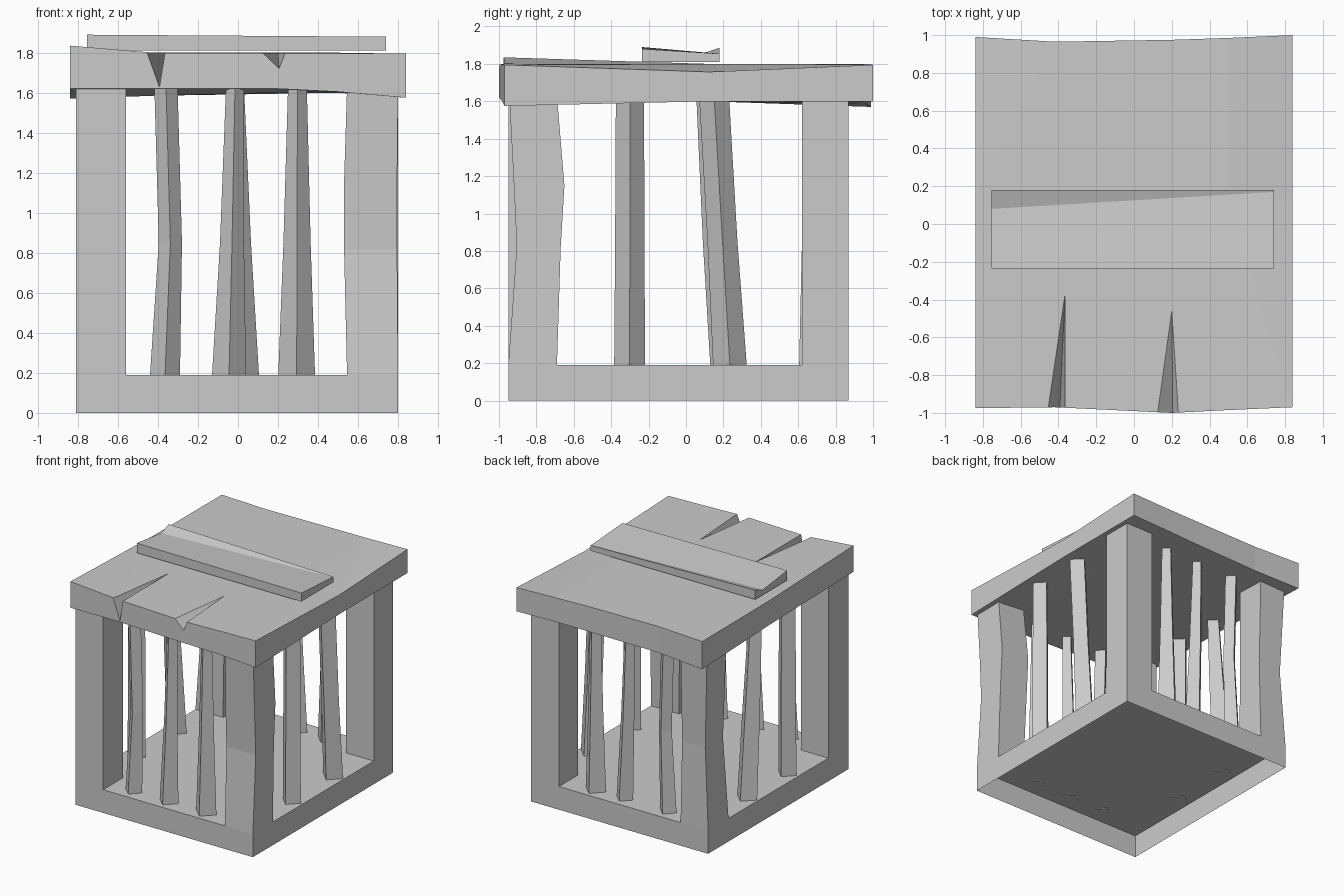
import bpy, bmesh

if "Cube" in bpy.data.objects:
    bpy.data.objects.remove(bpy.data.objects["Cube"], do_unlink=True)

mat = bpy.data.materials.new("plain_grey")
mat.use_nodes = True
grey = (0.6, 0.6, 0.6, 1)
mat.diffuse_color = grey
mat.node_tree.nodes["Principled BSDF"].inputs["Base Color"].default_value = grey


def finish(bm, name):
    bmesh.ops.recalc_face_normals(bm, faces=bm.faces)
    mesh = bpy.data.meshes.new(name)
    bm.to_mesh(mesh)
    bm.free()
    mesh.materials.append(mat)
    obj = bpy.data.objects.new(name, mesh)
    bpy.context.collection.objects.link(obj)
    return obj


def loft(name, rings, cap_start=True, cap_end=True):
    """Skin a list of equal-sized rings of points."""
    bm = bmesh.new()
    rows = [[bm.verts.new(p) for p in ring] for ring in rings]
    n = len(rows[0])
    for a, b in zip(rows, rows[1:]):
        for i in range(n):
            j = (i + 1) % n
            bm.faces.new((a[i], a[j], b[j], b[i]))
    if cap_start:
        bm.faces.new(rows[0])
    if cap_end:
        bm.faces.new(rows[-1])
    return finish(bm, name)


def rect(x0, x1, y0, y1, z):
    return [(x0, y0, z), (x1, y0, z), (x1, y1, z), (x0, y1, z)]


def diamond(x, y, r, z):
    return [(x - r, y, z), (x, y - r, z), (x + r, y, z), (x, y + r, z)]


FLOOR, EAVES = 0.19, 1.63

# Base: shallow tray turned upside down, open underneath
loft("base", [rect(-.81, .80, -.95, .87, 0), rect(-.81, .80, -.95, .87, FLOOR)],
     cap_start=False)

# Corner posts, some of them bent at mid height
loft("post_front_right", [rect(-.81, -.56, -.95, -.69, FLOOR),
                          rect(-.81, -.56, -.95, -.69, EAVES)], False)
loft("post_front_left", [rect(.545, .80, -.95, -.69, FLOOR),
                         rect(.53, .795, -.905, -.67, .82),
                         rect(.53, .795, -.92, -.65, 1.15),
                         rect(.545, .80, -.945, -.69, EAVES)], False)
loft("post_back_left", [rect(.545, .80, .62, .87, FLOOR),
                        rect(.545, .80, .62, .87, EAVES)], False)
loft("post_back_right", [rect(-.81, -.56, .605, .87, FLOOR),
                         rect(-.77, -.56, .62, .85, .85),
                         rect(-.80, -.56, .62, .87, EAVES)], False)


# Bars: tapered, slightly crooked, set corner-on
def bar(name, *stations):
    heights = (FLOOR - .005, .85, EAVES)
    loft(name, [diamond(x, y, r, z) for (x, y, r), z in zip(stations, heights)])


for row, y in (("front", -.83), ("back", .75)):
    front = row == "front"
    bar(row + "_bar_1", (-.365, y, .075), (-.338, y, .058), (-.36, y, .058))
    mid = -.045 if front else .03
    bar(row + "_bar_2", (mid, y, .085 if front else .075),
        (-.03 if front else .005, y, .06), (-.015, y, .045))
    bar(row + "_bar_3", (.293, y, .092), (.295, y, .068), (.297, y, .047))

for side, x in (("left", .70), ("right", -.71)):
    left = side == "left"
    bar(side + "_bar_1", (x, -.302, .082), (x, -.3, .079), (x, -.3, .075))
    bar(side + "_bar_2", (x, .235 if left else .22, .09),
        (x, .195 if left else .17, .08),
        (x, .15 if left else .115, .08 if left else .06))

# Roof slab: coarse grid with uneven edges
xs = (-.84, -.42, .2, .5, .84)
front_y = (-.975, -.97, -1, -.985, -.97)
back_y = (.99, .965, .975, .985, 1)
top_z = [(1.835, 1.80, 1.797, 1.796, 1.795),
         (1.80, 1.80, 1.80, 1.80, 1.757),
         (1.797, 1.80, 1.80, 1.797, 1.795)]
low_z = [(1.62, 1.62, 1.62, 1.605, 1.575),
         (1.60, 1.60, 1.60, 1.60, 1.60),
         (1.57, 1.585, 1.595, 1.60, 1.60)]


def grid_rows(bm, table):
    return [[bm.verts.new((x, y, z)) for x, y, z in zip(xs, ys, zs)]
            for ys, zs in zip((front_y, (.12,) * 5, back_y), table)]


bm = bmesh.new()
top, low = grid_rows(bm, top_z), grid_rows(bm, low_z)
for rows in (top, low):
    for a, b in zip(rows, rows[1:]):
        for i in range(4):
            bm.faces.new((a[i], a[i + 1], b[i + 1], b[i]))


def rim(rows):
    return (rows[0] + [rows[1][-1]] + rows[2][::-1] + [rows[1][0]])


t, l = rim(top), rim(low)
for i in range(len(t)):
    j = (i + 1) % len(t)
    bm.faces.new((l[i], l[j], t[j], t[i]))
bmesh.ops.triangulate(bm, faces=bm.faces)
roof = finish(bm, "roof")


# Splits in the front edge of the roof, cut with wedge shapes
def split(name, x0, x1, bottom, tip):
    """Wedge running from beyond the front edge to a point on the top."""
    bx, bz = bottom
    tx, ty = tip
    up = 1.80
    front, over, lift = -.98, 1.2, .1
    point = (tx, ty, up)
    ring = [(x0, front, up), (bx, front, bz), (x1, front, up),
            (x1, front, up + lift), (x0, front, up + lift)]
    k = over
    outer = [tuple(c + (a - c) * k for a, c in zip(p, point)) for p in ring]
    bm = bmesh.new()
    vs = [bm.verts.new(p) for p in outer]
    apex = bm.verts.new(point)
    bm.faces.new(vs)
    for i in range(len(vs)):
        bm.faces.new((vs[i], vs[(i + 1) % len(vs)], apex))
    cutter = finish(bm, name)
    cutter.hide_render = True
    mod = roof.modifiers.new(name, "BOOLEAN")
    mod.operation = "DIFFERENCE"
    mod.solver = "EXACT"
    mod.object = cutter
    bpy.context.view_layer.objects.active = roof
    bpy.ops.object.modifier_apply(modifier=name)
    bpy.data.objects.remove(cutter, do_unlink=True)


split("wide_split", -.455, -.365, (-.393, 1.625), (-.365, -.37))
split("short_split", .125, .235, (.205, 1.725), (.2, -.45))

# Loose plank lying across the roof, with one lifted back corner
loft("roof_plank", [
    [(-.755, -.235, 1.81), (-.755, -.235, 1.89), (-.755, .08, 1.852),
     (-.755, .18, 1.887), (-.755, .18, 1.81)],
    [(.74, -.235, 1.81), (.74, -.235, 1.88), (.74, .17, 1.855),
     (.74, .18, 1.855), (.74, .18, 1.81)]])
